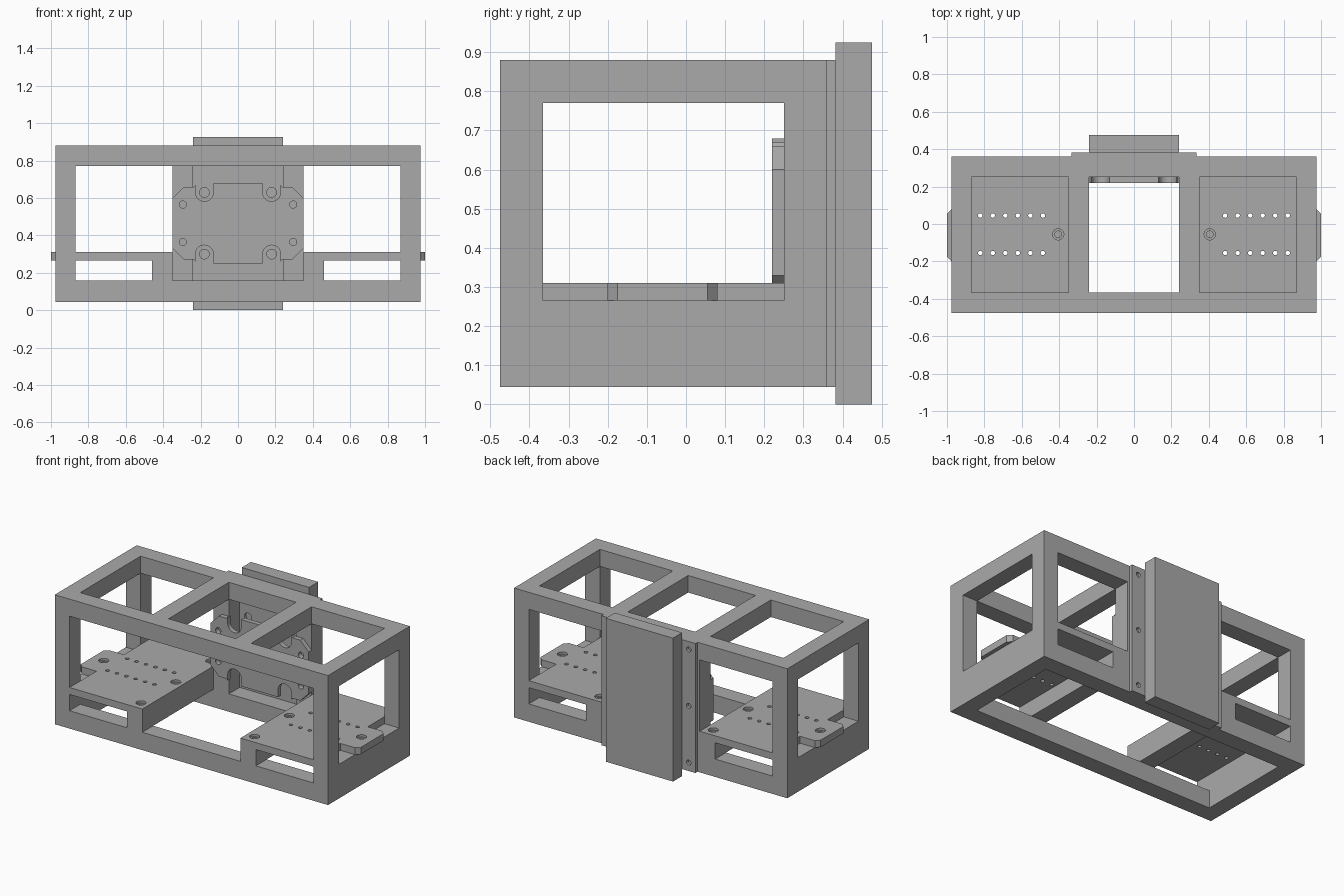
import bpy
import bmesh
from mathutils import Matrix, Vector

cube = bpy.data.objects.get("Cube")
if cube:
    bpy.data.objects.remove(cube, do_unlink=True)

GREY = (0.40, 0.40, 0.40, 1.0)
grey = bpy.data.materials.new("machined grey")
grey.use_nodes = True
grey.diffuse_color = GREY
grey.node_tree.nodes["Principled BSDF"].inputs["Base Color"].default_value = GREY


def box(bm, x, y, z):
    """Box between the (low, high) pairs on each axis."""
    size = Vector((x[1] - x[0], y[1] - y[0], z[1] - z[0]))
    mid = Vector((sum(x), sum(y), sum(z))) / 2
    bmesh.ops.create_cube(bm, size=1, matrix=Matrix.Translation(mid) @ Matrix.Diagonal(size.to_4d()))


def rod(bm, centre, radius, length, axis="Z", sides=24):
    turn = Matrix.Rotation(1.5707963, 4, "X") if axis == "Y" else Matrix()
    bmesh.ops.create_cone(bm, cap_ends=True, segments=sides, radius1=radius, radius2=radius,
                          depth=length, matrix=Matrix.Translation(centre) @ turn)


def prism(bm, points, push):
    """Extrude a flat outline along the push vector."""
    face = bm.faces.new([bm.verts.new(p) for p in points])
    ext = bmesh.ops.extrude_face_region(bm, geom=[face])
    moved = [g for g in ext["geom"] if isinstance(g, bmesh.types.BMVert)]
    bmesh.ops.translate(bm, verts=moved, vec=push)


def make(name, build):
    bm = bmesh.new()
    build(bm)
    bmesh.ops.recalc_face_normals(bm, faces=bm.faces)
    mesh = bpy.data.meshes.new(name)
    bm.to_mesh(mesh)
    bm.free()
    mesh.materials.append(grey)
    obj = bpy.data.objects.new(name, mesh)
    bpy.context.scene.collection.objects.link(obj)
    return obj


def select(obj):
    bpy.ops.object.select_all(action="DESELECT")
    bpy.context.view_layer.objects.active = obj
    obj.select_set(True)


def cut(obj, build):
    cutter = make("cutter", build)
    cutter.hide_render = True
    mod = obj.modifiers.new("cut", "BOOLEAN")
    mod.operation, mod.solver, mod.object = "DIFFERENCE", "EXACT", cutter
    select(obj)
    bpy.ops.object.modifier_apply(modifier=mod.name)
    bpy.data.objects.remove(cutter, do_unlink=True)


def both(a, b):
    return [(a, b), (-b, -a)]


# Key levels shared by the parts
OUT, INN = 0.975, 0.87
INSIDE_Y = (-0.365, 0.25)
FRONT, BACK = (-1, -0.3), (0.2, 1)
FLOOR, TRAY_LOW, TRAY_TOP, HEAD = 0.16, 0.265, 0.31, 0.77
TRAY_IN, WALL_OUT, BAR_IN = 0.35, 0.46, 0.24

# Box frame, hollowed and opened on every side
frame = make("frame", lambda bm: box(bm, (-OUT, OUT), (-0.475, 0.36), (0.045, 0.88)))
openings = [
    ((-INN, INN), INSIDE_Y, (-0.1, HEAD)),                     # cavity, open below
    ((-INN, INN), FRONT, (TRAY_TOP, HEAD)),                    # front window
    ((-TRAY_IN, TRAY_IN), FRONT, (FLOOR, HEAD)),               # front centre
    ((-BAR_IN, BAR_IN), BACK, (FLOOR, HEAD)),                  # back centre
    ((-2, 2), INSIDE_Y, (TRAY_LOW, HEAD)),                     # end windows
    ((-BAR_IN, BAR_IN), INSIDE_Y, (0.7, 1)),                   # top centre
]
for span in both(TRAY_IN, INN):
    openings.append((span, BACK, (TRAY_TOP, HEAD)))            # back windows
    openings.append((span, INSIDE_Y, (0.7, 1)))                # top bays
for span in both(WALL_OUT, INN):
    openings.append((span, (-1, 1), (FLOOR, TRAY_LOW)))        # slots under trays
for x, y, z in openings:
    cut(frame, lambda bm: box(bm, x, y, z))


def counterbores(spots, radius, depth):
    def build(bm):
        for x, y in spots:
            rod(bm, (x, y, TRAY_TOP), radius, 2 * depth)
    return build


frame_spots = [(s * 0.405, y) for s in (-1, 1) for y in (-0.41, 0.3)]
cut(frame, counterbores(frame_spots, 0.03, 0.015))
cut(frame, counterbores(frame_spots, 0.018, 0.04))


# Side trays with end tabs, drilled rows and a supporting wall
def tray_holes(bm):
    for i in range(6):
        for y in (-0.155, 0.045):
            rod(bm, (0.487 + i * 0.067, y, 0.29), 0.012, 0.2, sides=12)


for side, name in ((1, "left_tray"), (-1, "right_tray")):
    def tray(bm):
        y0, y1 = INSIDE_Y
        half = [(TRAY_IN, y0), (INN, y0), (INN, -0.2), (OUT, -0.2), (1, -0.175),
                (1, 0.055), (OUT, 0.08), (INN, 0.08), (INN, y1), (TRAY_IN, y1)]
        prism(bm, [(x, y, TRAY_LOW) for x, y in half], (0, 0, TRAY_TOP - TRAY_LOW))

    plate = make(name, tray)
    cut(plate, tray_holes)
    spots = [(0.405, -0.055), (0.92, -0.055)]
    cut(plate, counterbores(spots, 0.03, 0.015))
    cut(plate, counterbores(spots, 0.018, 0.035))
    wall = make(name + "_wall", lambda bm: box(bm, (TRAY_IN, WALL_OUT), INSIDE_Y, (FLOOR, TRAY_LOW)))
    if side < 0:
        for obj in (plate, wall):
            obj.data.transform(Matrix.Diagonal((-1, 1, 1, 1)))
            obj.data.flip_normals()

# Motor mounting plate with clipped corners and open screw notches
MID, BOLT_X, BOLT_Z = 0.465, 0.18, 0.165


def mount(bm):
    corner = [(0.35, 0.135), (0.29, 0.195), (0.235, 0.195), (0.22, 0.215)]
    ring = corner + [(-x, z) for x, z in reversed(corner)]
    ring += [(-x, -z) for x, z in ring]
    prism(bm, [(x, 0.22, MID + z) for x, z in ring], (0, 0.03, 0))


def notch_round(bm):
    for x in (-1, 1):
        for z in (-1, 1):
            rod(bm, (x * BOLT_X, 0.235, MID + z * BOLT_Z), 0.048, 0.1, "Y")
            rod(bm, (x * 0.295, 0.235, MID + z * 0.1), 0.019, 0.1, "Y", 16)


def notch_mouth(bm):
    for x in (-BOLT_X, BOLT_X):
        for low in (MID + BOLT_Z, MID - BOLT_Z - 0.1):
            box(bm, (x - 0.048, x + 0.048), (0.1, 0.3), (low, low + 0.1))


mount_plate = make("mount_plate", mount)
cut(mount_plate, notch_round)
cut(mount_plate, notch_mouth)

# Rear adapter plate, screwed to the frame along both edges
adapter = make("rear_adapter_plate",
               lambda bm: box(bm, (-0.335, 0.335), (0.36, 0.382), (0.045, 0.88)))


def adapter_holes(bm):
    for x in (-1, 1):
        for z in (0.1, MID, 0.83):
            rod(bm, (x * 0.287, 0.382, z), 0.016, 0.036, "Y", 16)
        for z in (-BOLT_Z, BOLT_Z):
            rod(bm, (x * BOLT_X, 0.36, MID + z), 0.026, 0.03, "Y")


cut(adapter, adapter_holes)

# Rear slab
make("rear_slab", lambda bm: box(bm, (-0.24, 0.24), (0.382, 0.475), (0, 0.925)))

# Smooth the round holes and keep the hard edges
for obj in list(bpy.context.scene.objects):
    if obj.type == "MESH":
        select(obj)
        bpy.ops.object.shade_smooth_by_angle(angle=0.55)
